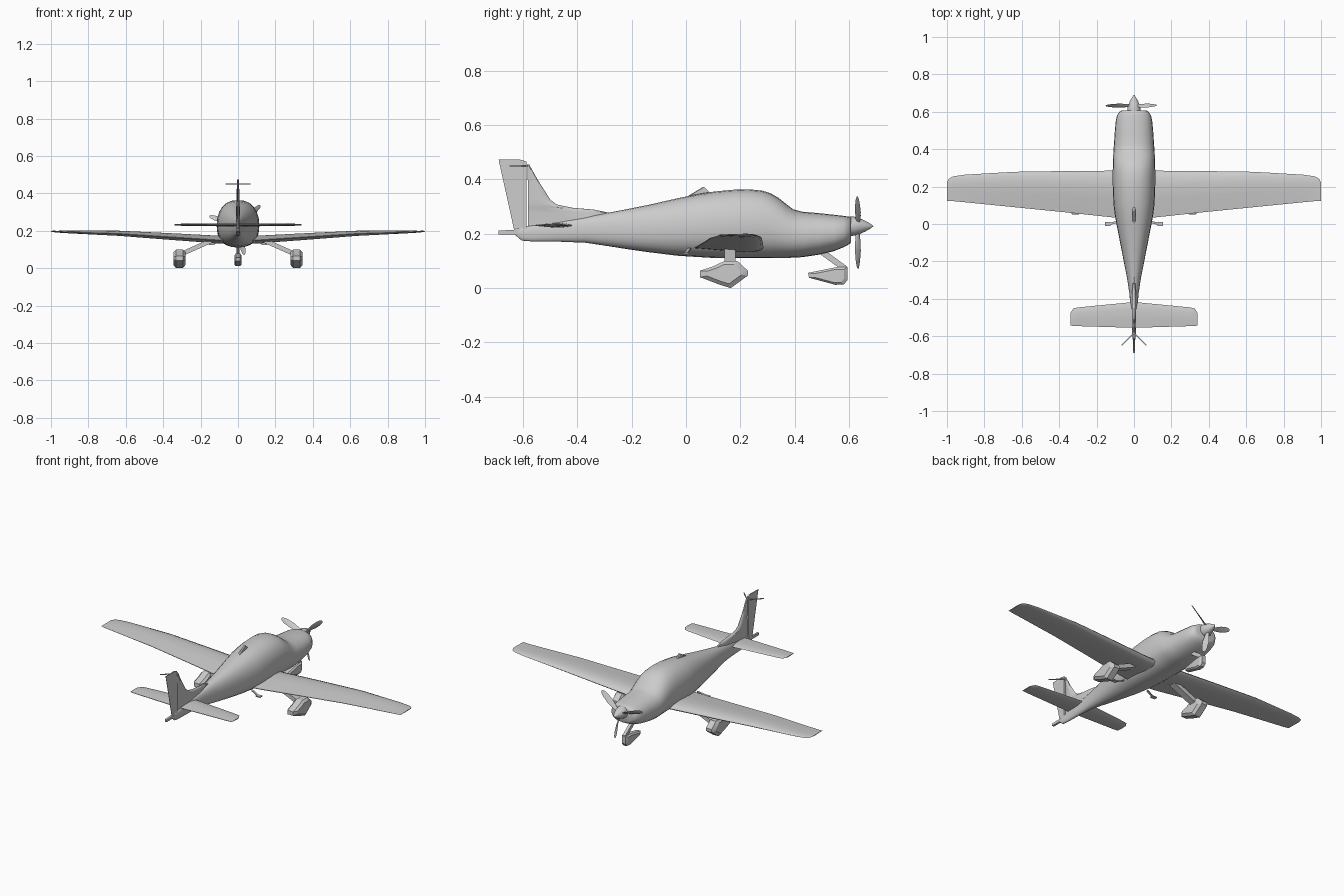
import bpy, bmesh, math
from mathutils import Vector, Matrix


def loft(name, rings, mirror=False, angle=35):
    """Skin a list of equal-length point rings, cap both ends."""
    bm = bmesh.new()
    vs = [[bm.verts.new(p) for p in r] for r in rings]
    n = len(rings[0])
    for a, b in zip(vs, vs[1:]):
        for i in range(n):
            j = (i + 1) % n
            bm.faces.new((a[i], a[j], b[j], b[i]))
    bm.faces.new(vs[0])
    bm.faces.new(vs[-1])
    bmesh.ops.recalc_face_normals(bm, faces=bm.faces)
    me = bpy.data.meshes.new(name)
    bm.to_mesh(me)
    bm.free()
    ob = bpy.data.objects.new(name, me)
    bpy.context.collection.objects.link(ob)
    if mirror:
        ob.modifiers.new("Mirror", 'MIRROR').use_clip = False
    bpy.ops.object.select_all(action='DESELECT')
    ob.select_set(True)
    bpy.context.view_layer.objects.active = ob
    bpy.ops.object.shade_smooth_by_angle(angle=math.radians(angle))
    return ob


# airfoil outline: fraction of chord, height in units of thickness
FOIL = [(0, 0), (.03, .22), (.12, .45), (.3, .58), (.6, .4), (1, .04),
        (1, -.04), (.6, -.24), (.3, -.4), (.12, -.34), (.03, -.18)]
SYM = [(0, 0), (.06, .25), (.3, .5), (.65, .4), (1, .1),
       (1, -.1), (.65, -.4), (.3, -.5), (.06, -.25)]


def wing_ring(x, le, te, z, t, foil=FOIL):
    return [(x, le + (te - le) * f, z + h * t) for f, h in foil]


def fin_ring(z, le, te, t):
    return [(h * t, le + (te - le) * f, z) for f, h in SYM]


def round_ring(y, w, zb, zt, n=24, belt=.46, p=.88):
    zc = zb + belt * (zt - zb)
    out = []
    for i in range(n):
        a = math.tau * i / n
        c, s = math.cos(a), math.sin(a)
        x = math.copysign(abs(c) ** p, c) * w
        z = math.copysign(abs(s) ** p, s) * (zt - zc if s > 0 else zc - zb)
        out.append((x, y, zc + z))
    return out


def slab(name, profile, x0, half, inset=1.0, mirror=False):
    """Side profile (y, z) given width across x, sides drawn in by inset."""
    cy = sum(p[0] for p in profile) / len(profile)
    cz = sum(p[1] for p in profile) / len(profile)
    rings = []
    for u, s in ((-1, inset), (-.6, 1), (.6, 1), (1, inset)):
        rings.append([(x0 + u * half, cy + (y - cy) * s, cz + (z - cz) * s) for y, z in profile])
    return loft(name, rings, mirror, 25)


def bar(name, a, b, side, thick, mirror=False):
    """Straight strut from a to b; side and thick are half-width vectors."""
    s, t = Vector(side), Vector(thick)
    return loft(name, [[Vector(p) + s + t, Vector(p) - s + t, Vector(p) - s - t, Vector(p) + s - t]
                       for p in (a, b)], mirror)


# fuselage: y, half width, bottom, top
loft("fuselage", [round_ring(*s) for s in (
    (.608, .06, .170, .258), (.604, .075, .163, .262), (.58, .091, .150, .266),
    (.545, .098, .136, .270), (.49, .103, .123, .276), (.43, .107, .114, .281),
    (.395, .110, .112, .290), (.37, .111, .111, .309), (.34, .112, .111, .333),
    (.31, .113, .110, .350), (.28, .114, .110, .359), (.23, .114, .110, .364),
    (.17, .113, .110, .362), (.10, .109, .111, .355), (.05, .103, .114, .347),
    (-.03, .088, .119, .331), (-.136, .067, .132, .307), (-.22, .051, .144, .290),
    (-.29, .037, .155, .277), (-.37, .025, .167, .262), (-.47, .016, .171, .246),
    (-.57, .011, .172, .230), (-.605, .008, .175, .224), (-.632, .005, .198, .216))], angle=50)

# wings with slight dihedral and rounded tips
loft("wing", [wing_ring(*s) for s in (
    (0, .29, .028, .146, .042), (.12, .285, .036, .150, .042),
    (.38, .283, .064, .167, .036), (.64, .279, .090, .184, .028),
    (.9, .264, .116, .192, .015), (.965, .255, .122, .194, .010),
    (.99, .242, .124, .196, .007), (1, .222, .124, .197, .004))], mirror=True)

# horizontal tail
loft("tailplane", [wing_ring(*s, SYM) for s in (
    (0, -.417, -.555, .231, .017), (.3, -.446, -.546, .232, .011),
    (.325, -.452, -.545, .232, .009), (.34, -.475, -.543, .232, .005))], mirror=True)

# fin with dorsal fillet, and separate rudder
loft("fin", [fin_ring(*s) for s in (
    (.21, -.25, -.582, .022), (.277, -.28, -.582, .020), (.289, -.34, -.582, .020),
    (.296, -.42, -.582, .020), (.308, -.477, -.582, .020), (.325, -.499, -.582, .019),
    (.345, -.512, -.582, .018), (.40, -.547, -.583, .015), (.456, -.578, -.585, .011))])
slab_rings = []
for z, le, te, h in ((.195, -.588, -.629, .008), (.44, -.588, -.683, .006),
                     (.466, -.588, -.689, .005), (.473, -.61, -.69, .004)):
    slab_rings.append([(h, le, z), (-h, le, z), (-.001, te, z), (.001, te, z)])
loft("rudder", slab_rings)
slab("tail_stinger", [(-.59, .198), (-.69, .198), (-.69, .212), (-.59, .216)], 0, .006)

# aerials
bar("tail_aerial", (0, -.583, .45), (.066, -.648, .45), (.002, .002, 0), (0, 0, .002), True)
slab("roof_aerial", [(.09, .350), (.066, .373), (.06, .371), (0, .335)], 0, .007, .7)

# spinner and three propeller blades
hub = Vector((0, .633, .228))
loft("spinner", [[(r * math.cos(math.tau * i / 16), y, .228 + r * math.sin(math.tau * i / 16))
                  for i in range(16)] for y, r in (
    (.603, .036), (.62, .035), (.64, .029), (.66, .020), (.678, .010), (.69, .001))])
for k, deg in enumerate((42, 162, 282)):
    rot = Matrix.Rotation(-math.radians(deg), 4, 'Y')
    rings = []
    for r, w, t, twist in ((.015, .008, .006, 55), (.05, .012, .004, 50), (.09, .017, .003, 40),
                           (.13, .015, .002, 32), (.152, .010, .0015, 28), (.160, .004, .001, 28)):
        tw = Matrix.Rotation(math.radians(twist), 4, 'X')
        rings.append([hub + rot @ (Vector((r, 0, 0)) + tw @ Vector((0, b, a)))
                      for a, b in ((w, 0), (0, t), (-w, 0), (0, -t))])
    loft("propeller_blade_%d" % (k + 1), rings)

# main gear: pants and slanted legs
slab("main_wheel_pant", [(.052, .064), (.10, .080), (.14, .099), (.19, .099), (.228, .064),
                         (.228, .046), (.165, 0), (.125, .012), (.052, .040)],
     .313, .031, .72, True)
bar("main_leg", (.14, .162, .148), (.31, .162, .072), (0, .021, 0), (.005, 0, .011), True)

# nose gear
slab("nose_wheel_pant", [(.45, .056), (.555, .077), (.595, .077), (.595, .030),
                         (.582, .013), (.55, .012), (.453, .038)], 0, .02, .75)
bar("nose_leg", (0, .485, .145), (0, .588, .070), (.009, 0, 0), (0, .006, .009))

# boarding steps behind the wing
bar("step_leg", (.085, .012, .145), (.135, 0, .128), (0, .006, 0), (0, 0, .003), True)
bar("step_pad", (.125, 0, .128), (.155, 0, .128), (0, .011, 0), (0, 0, .003), True)
